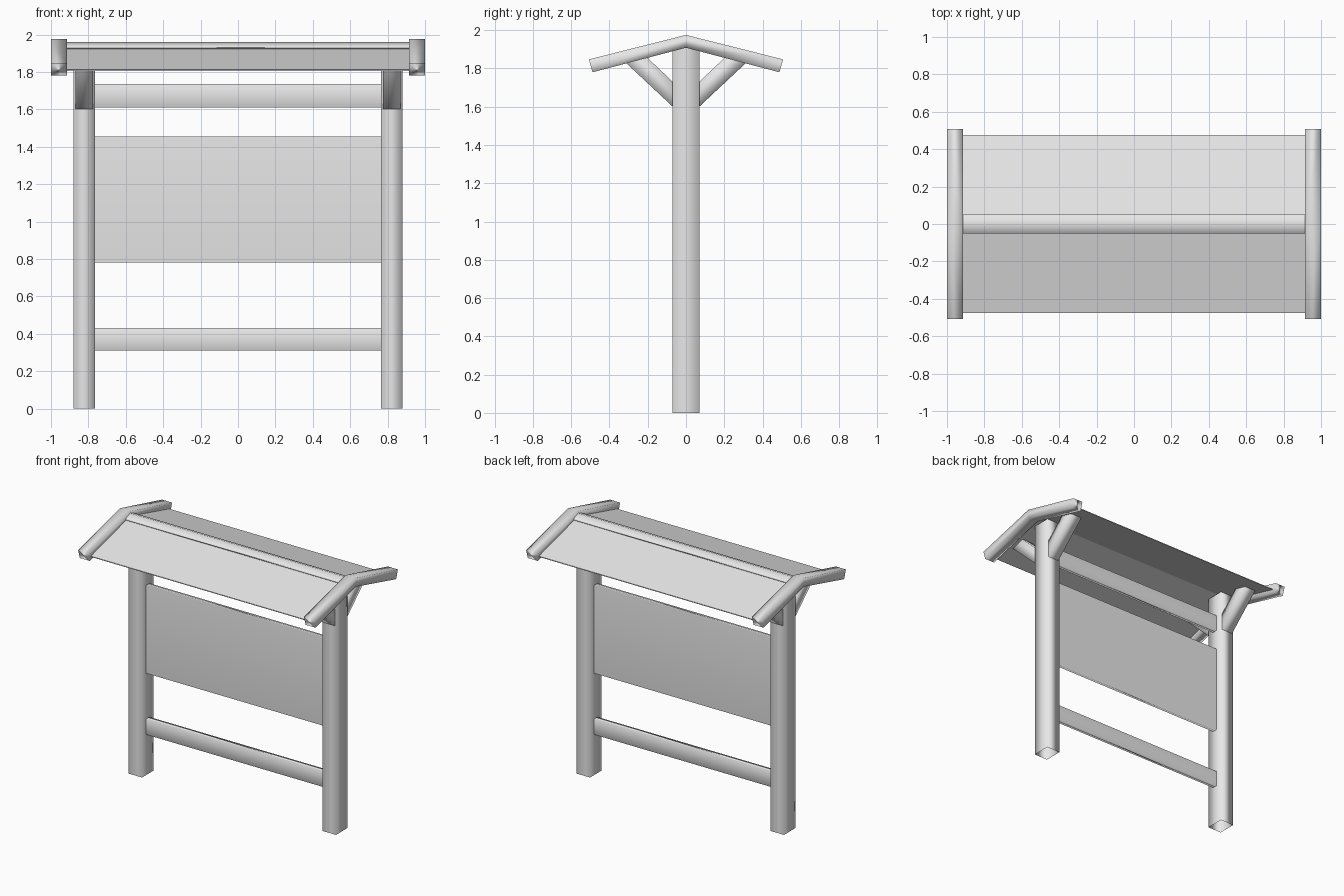
import bpy
import bmesh

cube = bpy.data.objects.get("Cube")
if cube:
    bpy.data.objects.remove(cube, do_unlink=True)

grey = bpy.data.materials.new("light_grey")
grey.use_nodes = True
colour = (0.8, 0.8, 0.8, 1.0)
grey.diffuse_color = colour
grey.node_tree.nodes["Principled BSDF"].inputs["Base Color"].default_value = colour


def extrude(name, profile, start, end, axis="x", caps=True, smooth=True):
    """Sweep a closed profile, (y, z) along x or (x, y) along z."""
    bm = bmesh.new()
    place = (lambda p, t: (t, p[0], p[1])) if axis == "x" else (lambda p, t: (p[0], p[1], t))
    a, b = ([bm.verts.new(place(p, t)) for p in profile] for t in (start, end))
    n = len(profile)
    for i in range(n):
        j = (i + 1) % n
        bm.faces.new((a[i], a[j], b[j], b[i]))
    if caps:
        bm.faces.new(a[::-1])
        bm.faces.new(b)
    bmesh.ops.recalc_face_normals(bm, faces=bm.faces)
    for f in bm.faces:
        f.smooth = smooth
    mesh = bpy.data.meshes.new(name)
    bm.to_mesh(mesh)
    bm.free()
    mesh.materials.append(grey)
    obj = bpy.data.objects.new(name, mesh)
    bpy.context.collection.objects.link(obj)
    if smooth:
        obj.modifiers.new("soft_shading", "WEIGHTED_NORMAL")
    return obj


def rect(u0, u1, v0, v1):
    return [(u0, v0), (u1, v0), (u1, v1), (u0, v1)]


def gable(top, bottom):
    """Symmetric profile from right-hand points listed ridge to eave."""
    half = top + bottom[::-1]
    return half + [(-y, z) for y, z in half[::-1] if y > 0]


for side, s in (("left", 1), ("right", -1)):
    # Upright post, open at the ends
    extrude(side + "_post", rect(s * 0.765, s * 0.88, -0.07, 0.07),
            0, 1.912, axis="z", caps=False)
    # Bent beam that closes the roof end
    extrude(side + "_gable_beam",
            gable([(0, 1.975), (0.508, 1.847)], [(0, 1.908), (0.488, 1.78)]),
            s * 0.915, s * 1.0)
    # Diagonal braces between post and roof
    for end, d in (("front", -1), ("back", 1)):
        brace = [(0.05, 1.582), (0.33, 1.844), (0.22, 1.873), (0.05, 1.712)]
        extrude(f"{side}_{end}_brace", [(d * y, z) for y, z in brace],
                s * 0.775, s * 0.87)

# Rails and notice panel between the posts
for name, low, high in (("lower_rail", 0.31, 0.43),
                        ("notice_panel", 0.78, 1.455),
                        ("upper_rail", 1.61, 1.735)):
    extrude(name, rect(-0.02, 0.02, low, high), -0.768, 0.768, caps=False)

# Thin roof sheet and its ridge cap
extrude("roof_sheet", gable([(0, 1.937), (0.475, 1.812)], [(0, 1.931), (0.475, 1.806)]),
        -0.92, 0.92, smooth=False)
extrude("ridge_cap", gable([(0, 1.96), (0.052, 1.94)], [(0, 1.934), (0.052, 1.921)]),
        -0.92, 0.92, caps=False)
